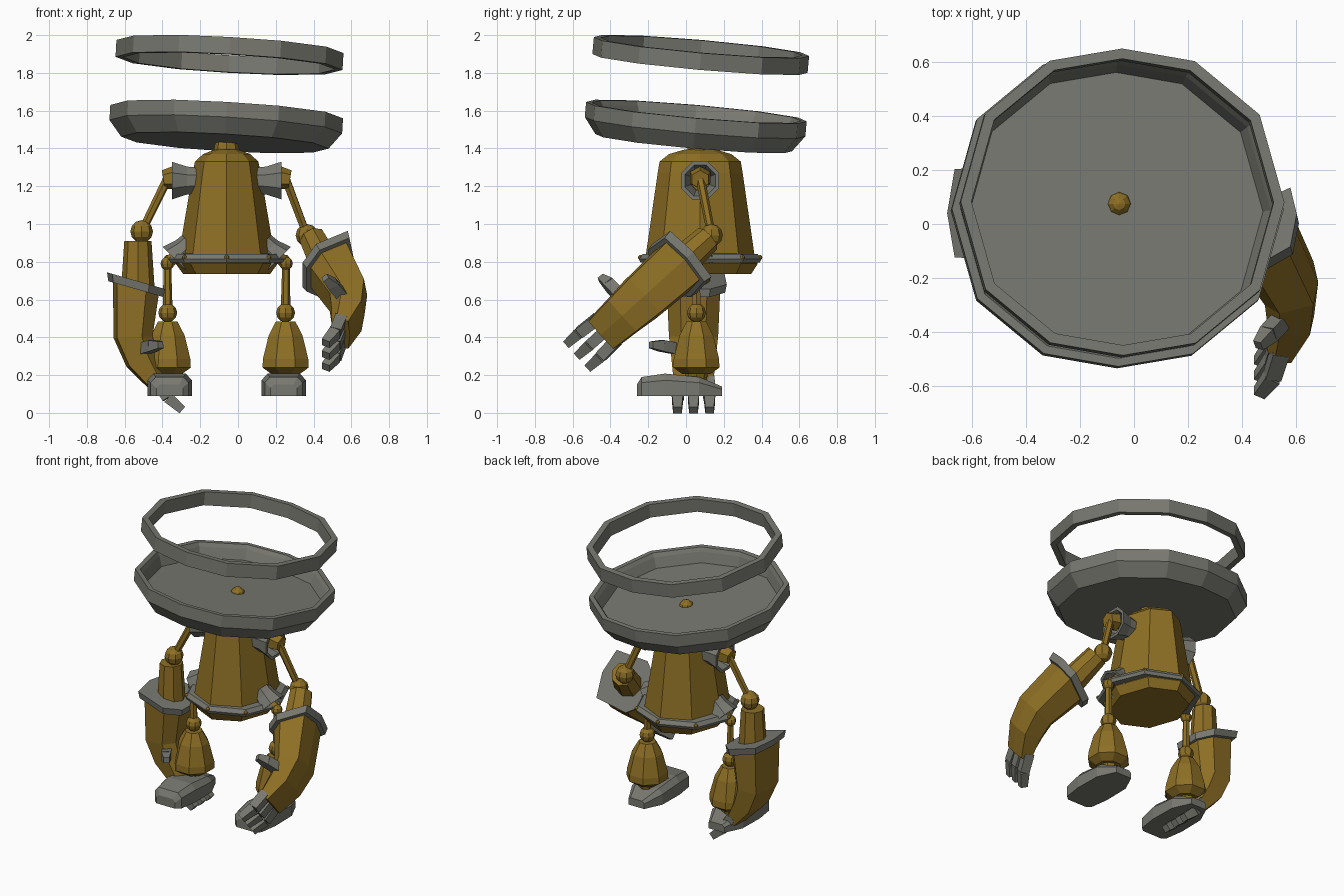
import bpy, bmesh
from math import cos, sin, tau, radians
from mathutils import Matrix, Vector

cube = bpy.data.objects.get("Cube")
if cube:
    bpy.data.objects.remove(cube)


def material(name, rgb):
    m = bpy.data.materials.new(name)
    m.use_nodes = True
    m.diffuse_color = (*rgb, 1)
    m.node_tree.nodes["Principled BSDF"].inputs["Base Color"].default_value = (*rgb, 1)
    return m


GOLD = material("old gold", (0.27, 0.16, 0.018))
GREY = material("warm grey", (0.19, 0.19, 0.165))
T = Matrix.Translation


def finish(name, bm, mat, M):
    bm.transform(M)
    bmesh.ops.recalc_face_normals(bm, faces=bm.faces)
    me = bpy.data.meshes.new(name)
    bm.to_mesh(me)
    bm.free()
    me.materials.append(mat)
    ob = bpy.data.objects.new(name, me)
    bpy.context.collection.objects.link(ob)
    return ob


def skin(name, rings, mat, M=Matrix(), closed=False):
    """Join rings of points; closed wraps the last ring to the first, else ends are capped."""
    bm = bmesh.new()
    loops = [[bm.verts.new(p) for p in r] for r in rings]
    n = len(loops[0])
    pairs = list(zip(loops, loops[1:]))
    if closed:
        pairs.append((loops[-1], loops[0]))
    else:
        bm.faces.new(loops[0])
        bm.faces.new(loops[-1])
    for a, b in pairs:
        for i in range(n):
            j = (i + 1) % n
            bm.faces.new((a[i], a[j], b[j], b[i]))
    return finish(name, bm, mat, M)


def ring(n, rx, ry, z, turn=0.0):
    """Ellipse of n points at height z."""
    angles = [tau * (i + turn) / n for i in range(n)]
    return [(rx * cos(a), ry * sin(a), z) for a in angles]


def dish_ring(r, z):
    """Slightly squared 12-sided outline with longer sides at left and right."""
    pts = []
    for i in range(12):
        a = tau * i / 12
        k = r * (1 + 0.03 * sin(2 * a) ** 2)
        a += 0.08 * sin(2 * a)
        pts.append((k * cos(a), k * 0.95 * sin(a), z))
    return pts


def arm_ring(x, z, rx, ry, tilt):
    """Section with a broad outer side and a chamfered inner side, tilted about y."""
    t = radians(tilt)
    shape = [(1, 0), (0.82, 0.93), (-0.45, 1), (-1, 0.5), (-1, -0.5), (-0.45, -1), (0.82, -0.93)]
    return [(x + u * rx * cos(t), v * ry, z + u * rx * sin(t)) for u, v in shape]


def along(a, b):
    """Frame at a with z pointing to b."""
    d = Vector(b) - Vector(a)
    return T(a) @ d.to_track_quat("Z", "Y").to_matrix().to_4x4()


def strut(name, a, b, r0, r1, mat, M=Matrix(), n=6):
    length = (Vector(b) - Vector(a)).length
    skin(name, [ring(n, r0, r0, 0, 0.5), ring(n, r1, r1, length, 0.5)], mat, M @ along(a, b))


def ball(name, c, r):
    bm = bmesh.new()
    bmesh.ops.create_uvsphere(bm, u_segments=8, v_segments=6, radius=r)
    finish(name, bm, GOLD, T(c))


CX, CY = -0.06, 0.075

# Tilted dish and floating ring
tilt = Vector((0, 0, 1)).rotation_difference(Vector((0.058, 0.088, 1))).to_matrix().to_4x4()
dish = [(0.55, -0.165), (0.617, -0.08), (0.617, 0), (0.585, 0), (0.57, -0.025), (0.545, -0.09)]
skin("dish", [dish_ring(r, z) for r, z in dish], GREY, T((CX, 0.055, 1.595)) @ tilt)
halo = [(0.602, -0.045), (0.602, 0.045), (0.562, 0.045), (0.562, -0.045)]
skin("floating_ring", [dish_ring(r, z) for r, z in halo], GREY,
     T((-0.045, 0.078, 1.895)) @ tilt, closed=True)
ball("dish_knob", (-0.055, CY, 1.49), 0.046)

# Bell body with neck
bell = [(0.735, 0.23, 0.27), (0.79, 0.27, 0.305), (0.84, 0.253, 0.287), (1.27, 0.18, 0.225),
        (1.33, 0.168, 0.215), (1.37, 0.125, 0.165), (1.395, 0.06, 0.08)]
skin("body", [ring(8, rx, ry, z) for z, rx, ry in bell], GOLD, T((CX, CY, 0)))
neck = [(1.38, 0.07), (1.425, 0.062), (1.45, 0.045)]
skin("neck", [ring(8, r, r, z) for z, r in neck], GOLD, T((CX, CY, 0)))

# Hem band with rivets
H = T((CX, CY, 0))
hem = [(0.235, 0.795), (0.315, 0.795), (0.325, 0.815), (0.305, 0.84), (0.235, 0.845)]
skin("hem_band", [ring(8, r, r, z) for r, z in hem], GREY, H, closed=True)
for p in ring(8, 0.316, 0.316, 0.823):
    ball("hem_rivet", H @ Vector(p), 0.013)

socket = [(0, 0.075), (0.05, 0.08), (0.13, 0.108), (0.13, 0.088), (0.05, 0.055), (0, 0.05)]


def flared_socket(name, a, b, scale, turn):
    skin(name, [ring(8, r * scale, r * scale, z * scale, turn) for z, r in socket],
         GREY, along(a, b), closed=True)


# Arm, built with x outward and the elbow at the origin
def arm(side, M):
    skin(side + "_sleeve", [ring(8, 0.072, 0.075, -0.05),
                            ring(8, 0.09, 0.09, -0.32)], GOLD, M @ T((0.02, 0, 0)))
    cuff = [(0.125, -0.305), (0.152, -0.305), (0.16, -0.26)]
    skin(side + "_cuff", [arm_ring(0.03, z, r, r * 1.1, 16) for r, z in cuff], GREY, M)
    fore = [(0.03, -0.28, 0.128, 0.142, 16), (0.045, -0.56, 0.103, 0.13, -3),
            (0.0, -0.68, 0.088, 0.118, -25), (-0.085, -0.81, 0.05, 0.105, -32)]
    skin(side + "_forearm", [arm_ring(*section) for section in fore], GOLD, M)
    for y in (-0.085, 0, 0.085):
        knuckle = (-0.14, y, -0.88)
        strut(side + "_finger", (-0.075, y * 0.9, -0.78), knuckle, 0.044, 0.042, GREY, M, 4)
        strut(side + "_fingertip", knuckle, (-0.215, y, -0.945), 0.042, 0.032, GREY, M, 4)
    joint = (-0.06, -0.17, -0.605)
    strut(side + "_thumb", (-0.01, -0.09, -0.62), joint, 0.042, 0.042, GREY, M, 4)
    strut(side + "_thumb_tip", joint, (-0.1, -0.225, -0.6), 0.042, 0.025, GREY, M, 4)


elbows = {"right": Vector((-0.51, 0.04, 0.96)), "left": Vector((0.365, 0.135, 0.94))}
pose = Matrix.Rotation(radians(-48), 4, "X") @ Matrix.Rotation(radians(-19), 4, "Y")
arm("right", T(elbows["right"]) @ Matrix.Scale(-1, 4, (1, 0, 0)))
arm("left", T(elbows["left"]) @ pose @ T((0, 0, 0.015)))

for side, s in (("left", 1), ("right", -1)):
    # Shoulder
    shoulder = (CX + s * 0.31, CY, 1.245)
    flared_socket(side + "_shoulder_socket", (CX + s * 0.16, CY, 1.23),
                  (CX + s * 0.3, CY, 1.23), 1, 0.5)
    strut(side + "_shoulder_axle", (CX + s * 0.12, CY, 1.24), shoulder, 0.035, 0.035, GOLD)
    strut(side + "_shoulder_joint", (CX + s * 0.275, CY, 1.245), (CX + s * 0.335, CY, 1.235),
          0.062, 0.05, GOLD)
    strut(side + "_upper_arm", shoulder, elbows[side], 0.025, 0.022, GOLD)
    ball(side + "_elbow", elbows[side], 0.06)

    # Hip and leg
    lx, ly = CX + s * 0.312, 0.055
    hip = (lx + s * 0.002, ly, 0.79)
    flared_socket(side + "_hip_socket", (CX + s * 0.188, ly, 0.893),
                  (CX + s * 0.288, ly, 0.793), 0.9, 0)
    strut(side + "_hip_axle", (CX + s * 0.2, ly, 0.89), hip, 0.035, 0.03, GOLD)
    ball(side + "_hip_joint", hip, 0.036)
    strut(side + "_thigh", (lx, ly, 0.53), hip, 0.026, 0.02, GOLD)
    ball(side + "_knee", (lx, ly, 0.53), 0.05)
    shin = [(0.205, 0.08), (0.24, 0.132), (0.285, 0.13), (0.41, 0.097), (0.485, 0.055)]
    skin(side + "_shin", [ring(8, r, r, z, 0.5) for z, r in shin], GOLD, T((lx, ly, 0)))
    ball(side + "_ankle", (lx, ly, 0.2), 0.06)

    # Foot, skinned from toe to heel
    foot = [(-0.26, 0.07, 0.06), (-0.235, 0.1, 0.1), (-0.11, 0.118, 0.118),
            (0.07, 0.115, 0.1), (0.19, 0.06, 0.05)]
    outline = [(-1, 0), (-1, 0.7), (-0.73, 1), (0.73, 1), (1, 0.7), (1, 0)]
    skin(side + "_foot", [[(u * w, y, v * h) for u, v in outline] for y, w, h in foot],
         GREY, T((CX + s * 0.302, 0, 0.09)))
